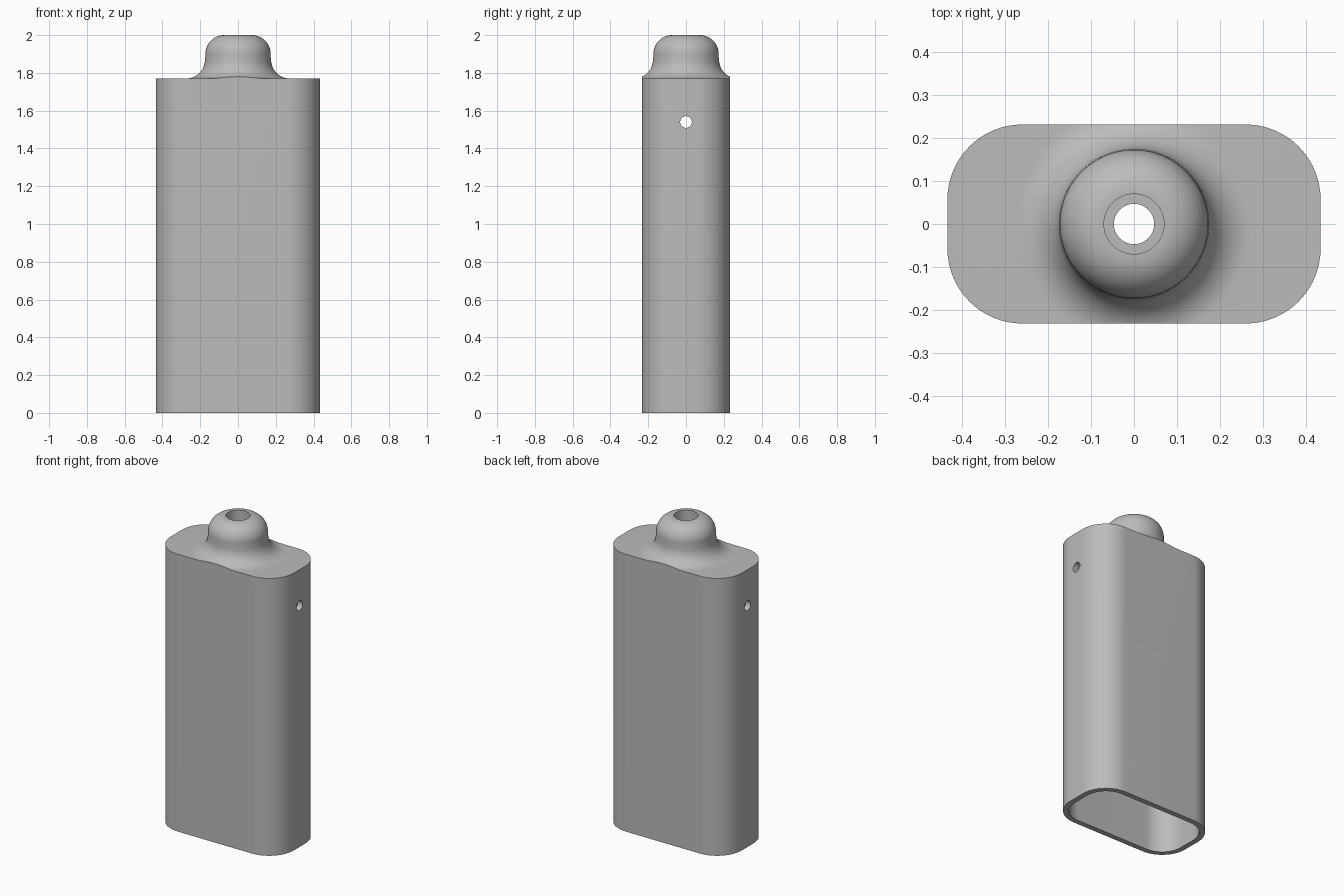
import bpy, bmesh, math

if "Cube" in bpy.data.objects:
    bpy.data.objects.remove(bpy.data.objects["Cube"])

HALF_X, HALF_Y, RADIUS, WALL = 0.435, 0.232, 0.175, 0.034
SHOULDER = 1.77

grey = bpy.data.materials.new("plain grey")
grey.diffuse_color = (0.5, 0.5, 0.5, 1)
grey.use_nodes = True
grey.node_tree.nodes["Principled BSDF"].inputs["Base Color"].default_value = grey.diffuse_color


def finish(name, bm):
    bmesh.ops.recalc_face_normals(bm, faces=bm.faces)
    mesh = bpy.data.meshes.new(name)
    bm.to_mesh(mesh)
    bm.free()
    mesh.materials.append(grey)
    obj = bpy.data.objects.new(name, mesh)
    bpy.context.collection.objects.link(obj)
    return obj


def arc(cx, cy, r, a0, a1, n):
    angles = [math.radians(a0 + (a1 - a0) * i / n) for i in range(n + 1)]
    return [(cx + r * math.cos(a), cy + r * math.sin(a)) for a in angles]


def rounded_prism(name, hx, hy, r, z0, z1):
    """Vertical prism with a rounded rectangle outline."""
    outline = []
    for i, (sx, sy) in enumerate([(1, 1), (-1, 1), (-1, -1), (1, -1)]):
        outline += arc(sx * (hx - r), sy * (hy - r), r, 90 * i, 90 * i + 90, 16)
    bm = bmesh.new()
    face = bm.faces.new([bm.verts.new((x, y, z0)) for x, y in outline])
    ext = bmesh.ops.extrude_face_region(bm, geom=[face])
    verts = [g for g in ext["geom"] if isinstance(g, bmesh.types.BMVert)]
    bmesh.ops.translate(bm, verts=verts, vec=(0, 0, z1 - z0))
    return finish(name, bm)


def lathe(name, profile, steps=96):
    """Solid of revolution from (radius, z) points, starting and ending on the axis."""
    bm = bmesh.new()
    verts = [bm.verts.new((r, 0, z)) for r, z in profile]
    edges = [bm.edges.new(pair) for pair in zip(verts, verts[1:])]
    bmesh.ops.spin(bm, geom=verts + edges, axis=(0, 0, 1), cent=(0, 0, 0),
                   angle=math.tau, steps=steps)
    bmesh.ops.remove_doubles(bm, verts=bm.verts, dist=1e-5)
    return finish(name, bm)


def combine(target, cutter, operation):
    mod = target.modifiers.new(operation.lower(), "BOOLEAN")
    mod.operation, mod.object, mod.solver = operation, cutter, "EXACT"
    bpy.context.view_layer.objects.active = target
    bpy.ops.object.modifier_apply(modifier=mod.name)
    bpy.data.objects.remove(cutter)


# Shell: rounded block trimmed by a flat shoulder, flared neck and domed tip
flare = arc(0.275, SHOULDER + 0.1, 0.1, 270, 180, 14)
dome = arc(0.073, 1.9, 0.1, 0, 90, 16)
neck = lathe("neck_form", [(0, -0.1), (0.7, -0.1), (0.7, SHOULDER)] + flare
             + [(0.173, 1.885)] + dome + [(0, 2.0)])
shell = rounded_prism("case_shell", HALF_X, HALF_Y, RADIUS, 0, 2.1)
combine(shell, neck, "INTERSECT")

# Hollow inside, open at the bottom
cavity = rounded_prism("cavity", HALF_X - WALL, HALF_Y - WALL, RADIUS - WALL,
                       -0.1, SHOULDER - WALL)
combine(shell, cavity, "DIFFERENCE")

# Stepped bore down through the tip
bore = lathe("bore", [(0, 1.6), (0.047, 1.6), (0.047, 1.82), (0.07, 1.82),
                      (0.07, 2.1), (0, 2.1)], 64)
combine(shell, bore, "DIFFERENCE")

# Small round hole through both narrow sides
side_hole = lathe("side_hole", [(0, -1), (0.031, -1), (0.031, 1), (0, 1)], 32)
side_hole.rotation_euler.y = math.pi / 2
side_hole.location.z = 1.54
bpy.context.view_layer.update()
combine(shell, side_hole, "DIFFERENCE")

bpy.ops.object.select_all(action="DESELECT")
shell.select_set(True)
bpy.context.view_layer.objects.active = shell
bpy.ops.object.shade_smooth_by_angle(angle=math.radians(30))
